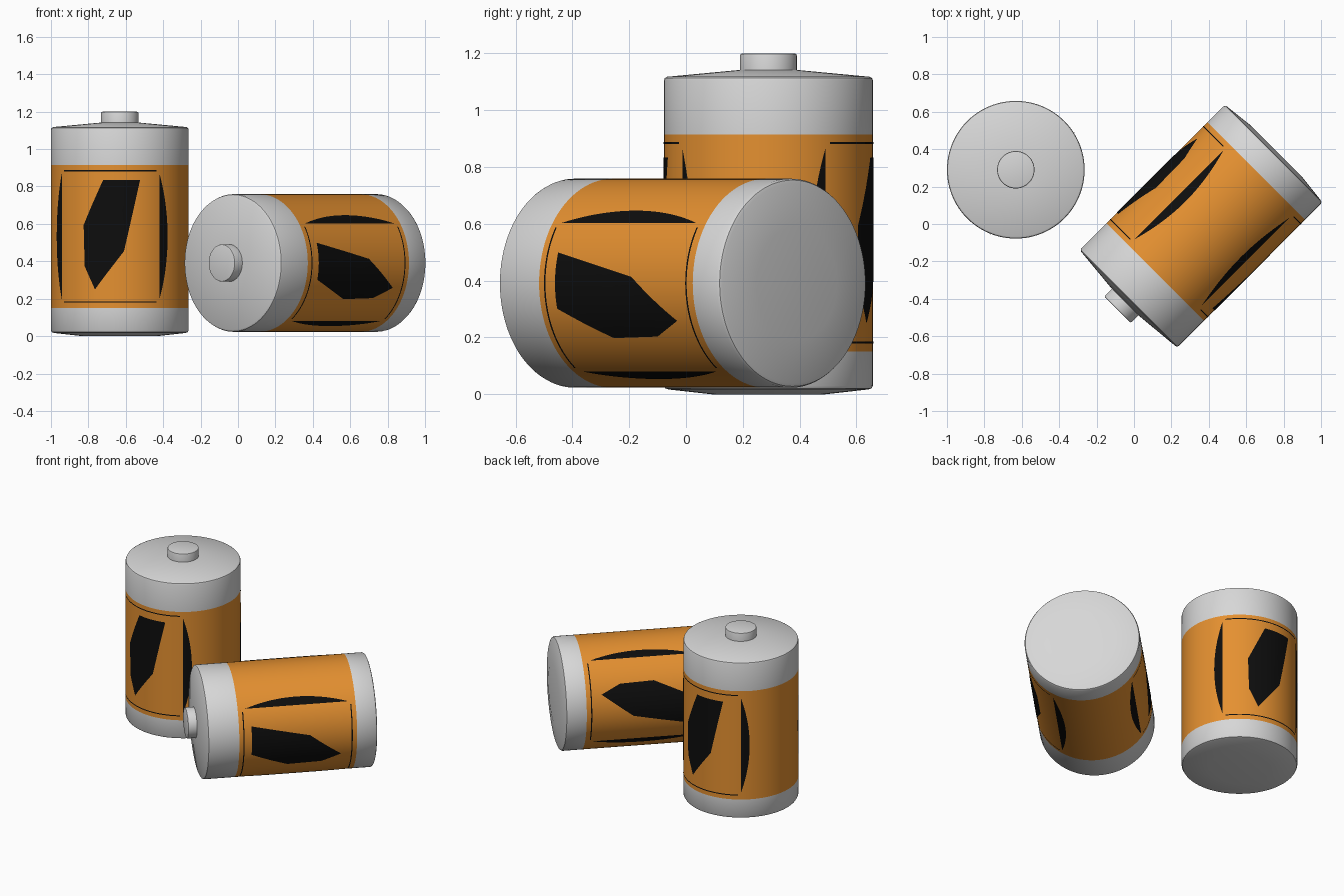
import bpy, bmesh, math
from mathutils import Matrix, Vector

if "Cube" in bpy.data.objects:
    bpy.data.objects.remove(bpy.data.objects["Cube"])

R = 0.368          # battery radius
SEG = 96           # sides around
MID = -11          # azimuth of the printed frame centre (0 = front, + = to the right)


def material(name, rgb):
    m = bpy.data.materials.new(name)
    m.diffuse_color = (*rgb, 1)
    m.use_nodes = True
    m.node_tree.nodes["Principled BSDF"].inputs["Base Color"].default_value = m.diffuse_color
    return m


STEEL = material("light_grey_metal", (0.68, 0.68, 0.68))
ORANGE = material("orange_label", (0.78, 0.28, 0.03))
BLACK = material("black_print", (0.004, 0.004, 0.004))


def finish(bm, name, mats, matrix):
    me = bpy.data.meshes.new(name)
    bm.to_mesh(me)
    bm.free()
    ob = bpy.data.objects.new(name, me)
    bpy.context.collection.objects.link(ob)
    for m in mats:
        me.materials.append(m)
    ob.matrix_world = matrix
    bpy.ops.object.select_all(action='DESELECT')
    ob.select_set(True)
    bpy.context.view_layer.objects.active = ob
    bpy.ops.object.shade_smooth_by_angle(angle=math.radians(30))
    return ob


def lathe(name, profile, mats, matrix, rule=None):
    """Spin an (r, z) profile and cap both ends."""
    bm = bmesh.new()
    rings = [[bm.verts.new((r * math.cos(2 * math.pi * i / SEG),
                            r * math.sin(2 * math.pi * i / SEG), z))
              for i in range(SEG)] for r, z in profile]
    for a, b in zip(rings, rings[1:]):
        for i in range(SEG):
            j = (i + 1) % SEG
            bm.faces.new((a[i], a[j], b[j], b[i]))
    bm.faces.new(rings[0][::-1])
    bm.faces.new(rings[-1])
    if rule:
        for f in bm.faces:
            f.material_index = rule(f.calc_center_median().z)
    return finish(bm, name, mats, matrix)


def wrap(name, outlines, turn, matrix):
    """Wrap flat (azimuth in degrees, z) outlines round the label as thin print."""
    bm = bmesh.new()
    for pts in outlines:
        bm.faces.new([bm.verts.new((a, 0, z)) for a, z in pts])
    bmesh.ops.triangulate(bm, faces=bm.faces[:])
    step = 360 / SEG
    for k in range(-20, 20):
        bmesh.ops.bisect_plane(bm, geom=bm.verts[:] + bm.edges[:] + bm.faces[:],
                               plane_co=(k * step, 0, 0), plane_no=(1, 0, 0))
    for v in bm.verts:
        a = math.radians(v.co.x + turn)
        v.co = ((R + 0.002) * math.sin(a), -(R + 0.002) * math.cos(a), v.co.z)
    bm.normal_update()
    for f in bm.faces:
        c = f.calc_center_median()
        if f.normal.dot(Vector((c.x, c.y, 0))) < 0:
            f.normal_flip()
    return finish(bm, name, [BLACK], matrix)


# lightning bolt outline
BOLT = [(-14, .834), (17, .834), (0, .663), (9, .663), (-6.5, .4545), (3.5, .4545),
        (-21, .25), (-17, .374), (-30.5, .374), (-21, .594), (-31.5, .594)]


# bulging side bar of the printed frame
def side_bar(side):
    n = 20
    pts = []
    for i in range(n + 1):
        t = -1 + 2 * i / n
        pts.append((MID + side * (46 + 8.7 * (1 - t * t)), 0.533 + 0.335 * t))
    return pts


# thin straight bar at the top and bottom of the frame
def thin_bar(z):
    return [(MID - 43, z - .0035), (MID + 43, z - .0035),
            (MID + 43, z + .0035), (MID - 43, z + .0035)]


FRAME = [side_bar(-1), side_bar(1), thin_bar(.885), thin_bar(.182)]

BODY = [(.2, 0), (.352, .017), (.363, .021), (R, .03), (R, .15), (R, .915),
        (R, 1.105), (.365, 1.113), (.356, 1.118), (.1, 1.142)]
TERMINAL = [(.1, 1.13), (.1, 1.192), (.098, 1.198), (.092, 1.2)]


def battery(tag, matrix):
    lathe(tag + "_battery_body", BODY, [STEEL, ORANGE], matrix,
          lambda z: 1 if .15 < z < .915 else 0)
    lathe(tag + "_battery_terminal", TERMINAL, [STEEL], matrix)
    for face, turn in (("front", 0), ("back", 180)):
        wrap(f"{tag}_{face}_bolt", [BOLT], turn, matrix)
        wrap(f"{tag}_{face}_frame", FRAME, turn, matrix)


# upright battery
battery("standing", Matrix.Translation((-.632, .29, 0)))

# battery on its side, terminal towards front left
s = math.sqrt(.5)
lying = Matrix(((0, -s, -s, .76),
                (0, s, -s, .39),
                (1, 0, 0, .391),
                (0, 0, 0, 1)))
battery("lying", lying)
